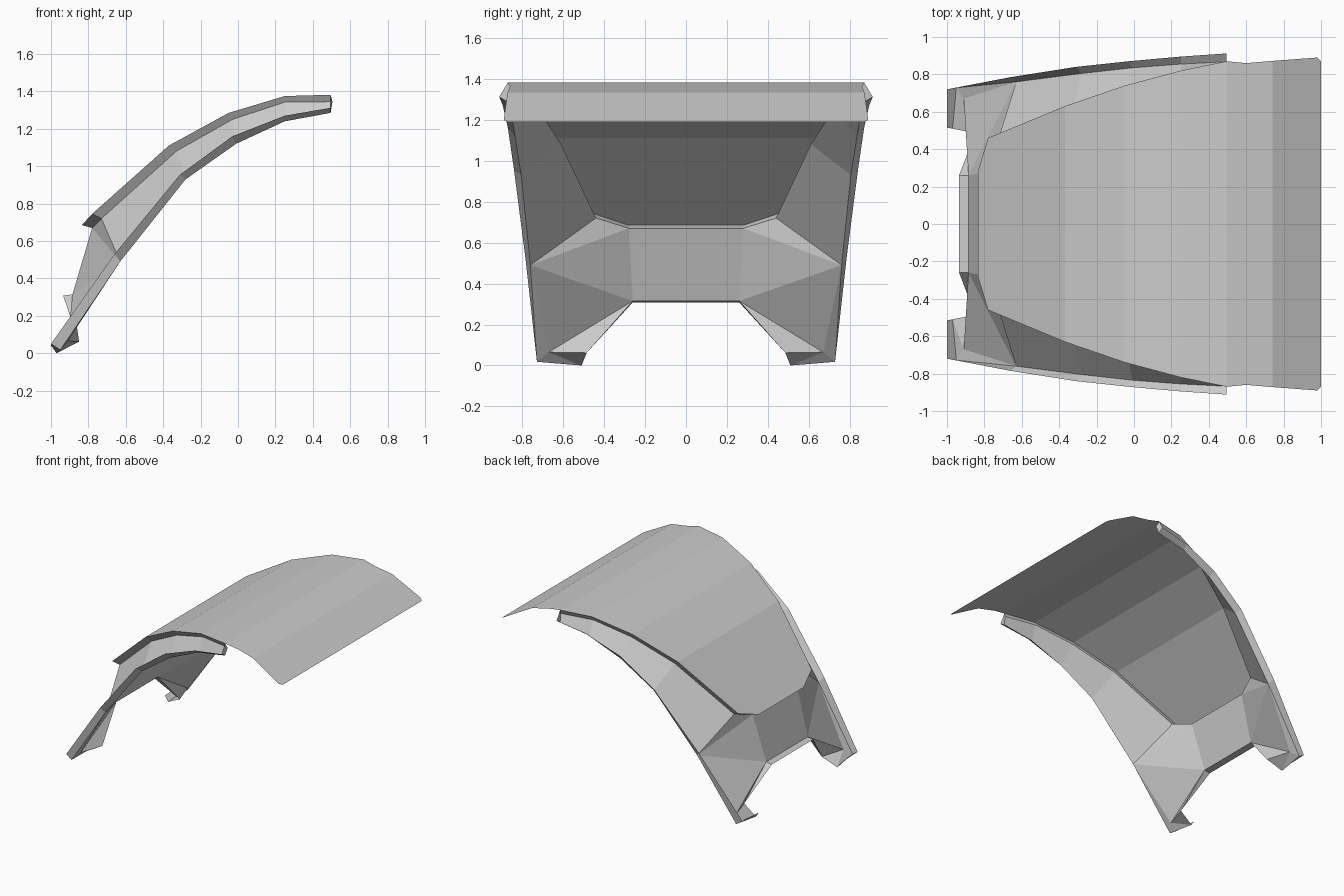
import bpy

if "Cube" in bpy.data.objects:
    bpy.data.objects.remove(bpy.data.objects["Cube"])


def part(name, strips=(), polys=()):
    """Flat-faced surface from rail pairs and polygons, mirrored across y."""
    verts, faces, index = [], [], {}

    def vid(p):
        if p not in index:
            index[p] = len(verts)
            verts.append(p)
        return index[p]

    for a, b in strips:
        for i in range(len(a) - 1):
            faces.append([vid(a[i]), vid(a[i + 1]), vid(b[i + 1]), vid(b[i])])
    for poly in polys:
        faces.append([vid(p) for p in poly])
    mesh = bpy.data.meshes.new(name)
    mesh.from_pydata(verts, [], faces)
    mesh.update()
    ob = bpy.data.objects.new(name, mesh)
    bpy.context.collection.objects.link(ob)
    mod = ob.modifiers.new("mirror", 'MIRROR')
    mod.use_axis = (False, True, False)
    mod.use_clip = True
    return ob


# Shared rails running from the low end to the high end (x, y, z)
sheet_edge = [(-.78, .46, .745), (-.37, .63, 1.11), (-.05, .74, 1.285),
              (.25, .82, 1.375), (.495, .87, 1.382)]
fold_edge = [(-.73, .44, .72), (-.33, .61, 1.08), (-.03, .72, 1.25),
             (.25, .80, 1.342), (.505, .85, 1.345)]
panel_edge = [(-.63, .76, .49), (-.28, .805, .93), (-.01, .835, 1.12),
              (.25, .855, 1.24), (.495, .868, 1.285)]
rim_edge = [(-.66, .785, .53), (-.31, .84, .955), (-.03, .87, 1.16),
            (.25, .895, 1.27), (.495, .912, 1.312)]
front_edge = [(.60, .86, 1.361), (.74, .872, 1.333), (.98, .89, 1.2), (1.0, .87, 1.189)]


def centre(rail):
    return [(x, 0.0, z) for x, y, z in rail]


# Curved top sheet with chamfered low corners
tip, tip_in = (-.835, .28, .685), (-.78, .28, .67)
top_rail = sheet_edge + front_edge
mid_rail = centre(top_rail)
part("top_sheet",
     strips=[(top_rail[1:], mid_rail[1:])],
     polys=[[(-.835, 0, .685), tip, top_rail[0], top_rail[1], mid_rail[1]]])

# Folded-under edge of the sheet
part("sheet_fold", strips=[([(-.835, 0, .685), tip] + sheet_edge,
                            [(-.78, 0, .67), tip_in] + fold_edge)])

# Side walls, their upturned rim and the rim end caps
foot_out, foot_rim = (-.95, .728, .018), (-1.0, .72, .05)
part("side_wall", strips=[(fold_edge, panel_edge)])
part("side_rim", strips=[([foot_out] + panel_edge, [foot_rim] + rim_edge)],
     polys=[[sheet_edge[-1], rim_edge[-1], panel_edge[-1], fold_edge[-1]]])

# Low end panel with corner facets and legs
low = (-.885, .26, .315)
ankle = (-.91, .67, .065)
knee = panel_edge[0]
part("end_panel", polys=[
    [(-.78, 0, .67), tip_in, low, (-.885, 0, .315)],
    [tip_in, fold_edge[0], knee],
    [tip_in, knee, low],
    [low, knee, ankle],
    [ankle, knee, foot_out]])

# Lip under the end panel, twisting down to the feet
lip, heel = (-.935, .26, .308), (-.85, .485, .062)
part("lower_lip", polys=[
    [(-.885, 0, .315), low, lip, (-.935, 0, .308)],
    [low, ankle, heel],
    [low, heel, lip]])

# Feet
toe, toe_rim = (-.97, .51, 0.0), (-1.0, .515, .042)
part("foot", polys=[
    [ankle, toe, heel],
    [ankle, foot_out, toe],
    [foot_out, foot_rim, toe_rim, toe]])
